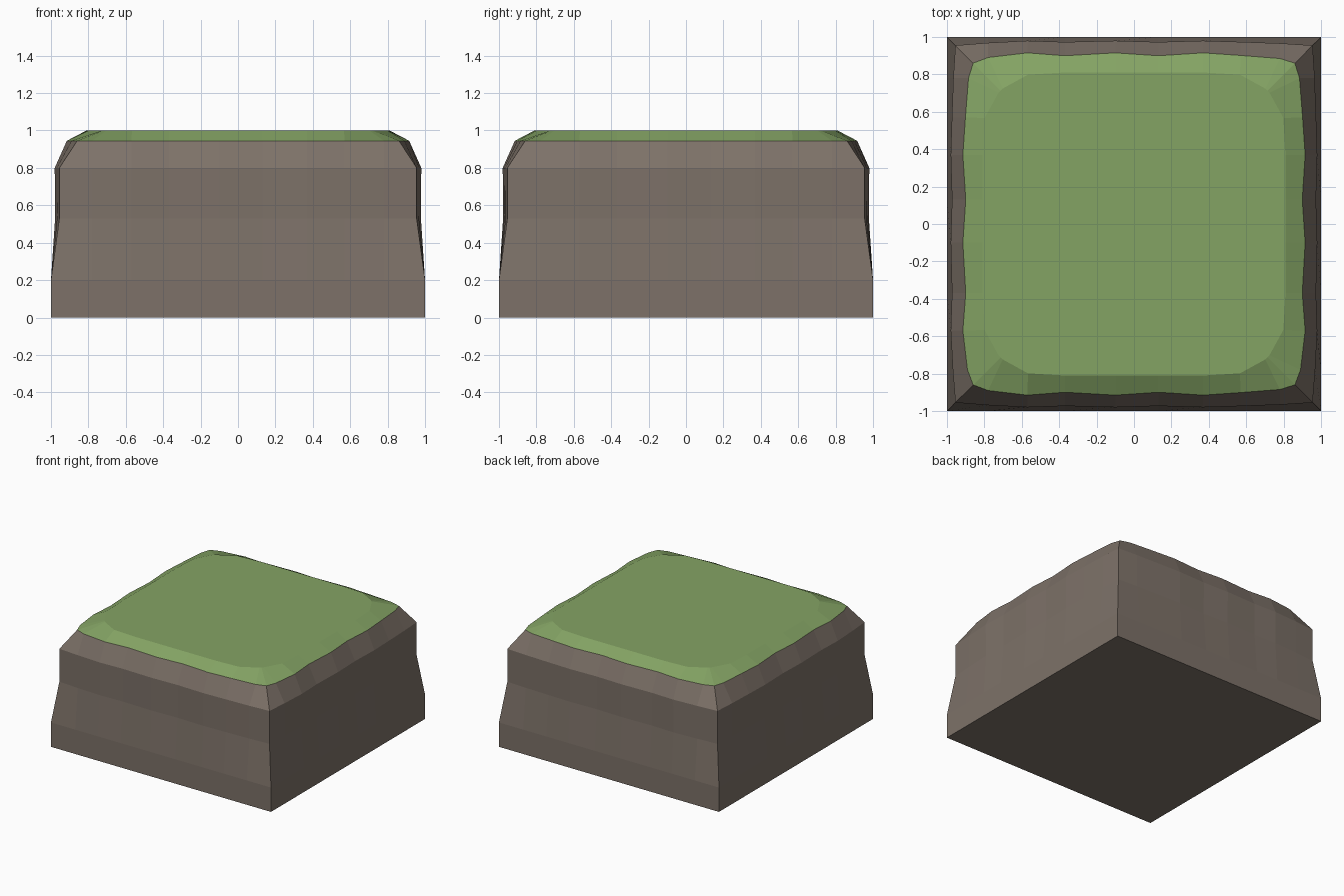
import bpy
import bmesh
from mathutils import Vector

cube = bpy.data.objects.get("Cube")
if cube:
    bpy.data.objects.remove(cube, do_unlink=True)


def make_material(name, rgb):
    mat = bpy.data.materials.new(name)
    mat.use_nodes = True
    colour = [(c / 255) ** 2.2 for c in rgb] + [1]
    mat.diffuse_color = colour
    bsdf = mat.node_tree.nodes["Principled BSDF"]
    bsdf.inputs["Base Color"].default_value = colour
    bsdf.inputs["Roughness"].default_value = 0.9
    return mat


# How far each station along a side bulges from the corner depth to the full depth
BULGE = {-0.78: 0.55, -0.57: 1, -0.37: 0.72, -0.1: 1, 0.13: 0.72, 0.37: 1, 0.57: 0.75, 0.78: 0.45}


def around(side):
    """Lay one side's (along, depth) points on all four sides, counter-clockwise."""
    forward, backward = side[:-1], side[:0:-1]
    return ([(t, -d) for t, d in forward] + [(d, t) for t, d in forward]
            + [(t, d) for t, d in backward] + [(-d, t) for t, d in backward])


def wavy_ring(z, corner, depth):
    side = [(-corner, corner)]
    side += [(t, corner + (depth - corner) * b) for t, b in BULGE.items()]
    side.append((corner, corner))
    return [(x, y, z) for x, y in around(side)]


def rounded_ring(z, depth, inner):
    """Square ring with its corners pulled onto arcs about an inner square."""
    points = []
    for x, y, _ in wavy_ring(z, depth, depth):
        core = Vector((max(-inner, min(inner, x)), max(-inner, min(inner, y))))
        p = core + (Vector((x, y)) - core).normalized() * (depth - inner)
        points.append((p.x, p.y, z))
    return points


def loft(name, rings, mat, cap_bottom=False, cap_top=False):
    bm = bmesh.new()
    loops = [[bm.verts.new(p) for p in ring] for ring in rings]
    for low, high in zip(loops, loops[1:]):
        for i in range(len(low)):
            j = (i + 1) % len(low)
            bm.faces.new((low[i], low[j], high[j], high[i]))
    if cap_bottom:
        bm.faces.new(loops[0][::-1])
    if cap_top:
        bm.faces.new(loops[-1])
    mesh = bpy.data.meshes.new(name)
    bm.to_mesh(mesh)
    bm.free()
    mesh.materials.append(mat)
    obj = bpy.data.objects.new(name, mesh)
    bpy.context.collection.objects.link(obj)
    return obj


stone = make_material("brown stone", (124, 113, 104))
grass = make_material("grass green", (131, 162, 100))

# Shared seam between the stone and the grass
rim = wavy_ring(0.945, 0.86, 0.915)

# Stone block with a straight foot, worn walls and a sloping shoulder
loft("stone_block", [
    wavy_ring(0, 1, 1),
    wavy_ring(0.2, 1, 1),
    wavy_ring(0.53, 0.955, 0.978),
    wavy_ring(0.8, 0.955, 0.98),
    rim,
], stone, cap_bottom=True)

# Grass cap with a bevelled edge and flat rounded top
loft("grass_cap", [rim, rounded_ring(1, 0.81, 0.48)], grass, cap_top=True)
